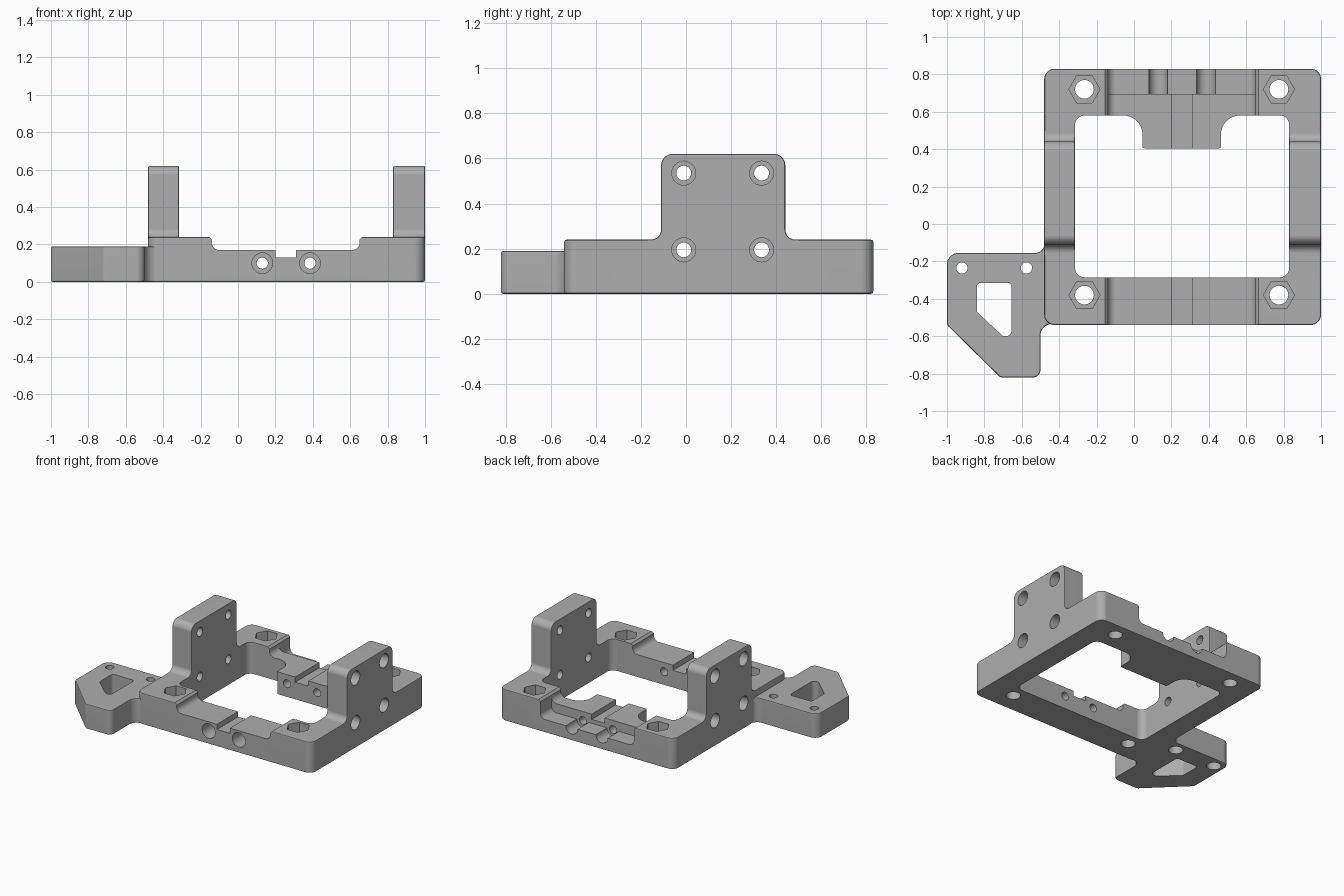
import bpy, bmesh, math
from mathutils import Vector

if "Cube" in bpy.data.objects:
    bpy.data.objects.remove(bpy.data.objects["Cube"], do_unlink=True)

grey = bpy.data.materials.new("plain grey")
grey.use_nodes = True
tone = (0.42, 0.42, 0.42, 1)
grey.diffuse_color = tone
grey.node_tree.nodes["Principled BSDF"].inputs["Base Color"].default_value = tone


def rounded(points, steps=7):
    """Replace each (x, y, radius) corner by a tangent arc."""
    out = []
    for i, p in enumerate(points):
        c = Vector(p[:2])
        r = p[2] if len(p) > 2 else 0
        if not r:
            out.append(c)
            continue
        a = (Vector(points[i - 1][:2]) - c).normalized()
        b = (Vector(points[(i + 1) % len(points)][:2]) - c).normalized()
        half = a.angle(b) / 2
        centre = c + (a + b).normalized() * (r / math.sin(half))
        start = c + a * (r / math.tan(half)) - centre
        end = c + b * (r / math.tan(half)) - centre
        for k in range(steps + 1):
            t = k / steps
            d = start.lerp(end, t).normalized() if r else start
            out.append(centre + d * r)
    return out


PLACE = {"z": lambda u, v, w: (u, v, w),
         "y": lambda u, v, w: (u, w, v),
         "x": lambda u, v, w: (w, u, v)}


def prism(name, outline, low, high, axis="z", soft=0):
    """Extrude a 2D outline along an axis, optionally softening both rims."""
    bm = bmesh.new()
    place = PLACE[axis]
    ends = [[bm.verts.new(place(p[0], p[1], w)) for p in outline] for w in (low, high)]
    caps = [bm.faces.new(e) for e in ends]
    n = len(outline)
    for i in range(n):
        j = (i + 1) % n
        bm.faces.new((ends[0][i], ends[0][j], ends[1][j], ends[1][i]))
    bmesh.ops.recalc_face_normals(bm, faces=bm.faces)
    if soft:
        rims = [e for f in caps for e in f.edges]
        bmesh.ops.bevel(bm, geom=rims, offset=soft, segments=2, profile=0.5, affect="EDGES")
    mesh = bpy.data.meshes.new(name)
    bm.to_mesh(mesh)
    bm.free()
    obj = bpy.data.objects.new(name, mesh)
    bpy.context.collection.objects.link(obj)
    return obj


def circle(u, v, r, n=32):
    return [(u + r * math.cos(math.tau * k / n), v + r * math.sin(math.tau * k / n)) for k in range(n)]


def rect(u0, u1, v0, v1, r=0):
    return rounded([(u0, v0, r), (u1, v0, r), (u1, v1, r), (u0, v1, r)])


def combine(target, tool, operation):
    """Apply a boolean and discard the tool."""
    mod = target.modifiers.new("boolean", "BOOLEAN")
    mod.operation, mod.solver, mod.object = operation, "EXACT", tool
    bpy.context.view_layer.objects.active = target
    bpy.ops.object.modifier_apply(modifier=mod.name)
    bpy.data.objects.remove(tool, do_unlink=True)


L, R = -0.48, 1.0            # frame sides
IN_L, IN_R = -0.315, 0.83    # window sides
FRONT, BACK, TOP = -0.54, 0.83, 0.24
frame = prism("bracket_frame", rect(L, R, FRONT, BACK, 0.055), 0, TOP, soft=0.01)


def cut(outline, low, high, axis="z"):
    combine(frame, prism("cutter", outline, low, high, axis), "DIFFERENCE")


# window with the rear tab reaching into it
cut(rounded([(IN_L, -0.285, 0.05), (IN_R, -0.285, 0.05), (IN_R, 0.58, 0.05),
             (0.465, 0.58, 0.1), (0.465, 0.405, 0.01), (0.045, 0.405, 0.01),
             (0.045, 0.58, 0.1), (IN_L, 0.58, 0.05)]), -1, 1)

# lowered front and back bars, and the rear ledge
for floor, y0, y1 in ((0.17, -1, 1), (0.1, 0.695, 1)):
    cut(rounded([(-0.155, 0.3), (-0.155, TOP), (-0.14, TOP - 0.015), (-0.14, floor, 0.04),
                 (0.65, floor, 0.04), (0.65, TOP - 0.015), (0.665, TOP), (0.665, 0.3)]), y0, y1, "y")

# central slot across both bars
cut(rect(0.2, 0.31, 0.13, 0.3), -1, 1, "y")

# side arm
arm = prism("side_arm", rounded([
    (-0.4, -0.09), (-0.475, -0.09), (-0.475, -0.155, 0.055), (-1, -0.155, 0.06),
    (-1, -0.54, 0.03), (-0.715, -0.82, 0.03), (-0.5, -0.82, 0.04),
    (-0.5, -0.535, 0.06), (-0.4, -0.535)]), 0, 0.19, soft=0.01)
combine(frame, arm, "UNION")
cut(rounded([(-0.84, -0.315, 0.02), (-0.655, -0.315, 0.02), (-0.655, -0.6, 0.03),
             (-0.7, -0.6, 0.02), (-0.84, -0.47, 0.02)]), -1, 1)
for x in (-0.92, -0.575):
    cut(circle(x, -0.235, 0.03), -1, 1)
    cut(circle(x, -0.235, 0.05), -1, 0.08)

# upright plates with filleted feet
plate = rounded([(-0.17, 0.1), (-0.17, TOP), (-0.11, TOP, 0.045), (-0.11, 0.62, 0.05),
                 (0.44, 0.62, 0.05), (0.44, TOP, 0.045), (0.5, TOP), (0.5, 0.1)])
for x0, x1 in ((L, IN_L), (IN_R, R)):
    combine(frame, prism("upright_plate", plate, x0, x1, "x", soft=0.008), "UNION")

# plate bolt holes, counterbored from outside
for y in (-0.01, 0.335):
    for z in (0.195, 0.535):
        cut(circle(y, z, 0.033), -0.6, 1.2, "x")
        cut(circle(y, z, 0.053), -0.6, L + 0.08, "x")
        cut(circle(y, z, 0.053), R - 0.08, 1.2, "x")

# rod holes through the bars, with front counterbores and open rear grooves
for x in (0.13, 0.385):
    cut(circle(x, 0.1, 0.03), -1, 1, "y")
    cut(circle(x, 0.1, 0.055), -1, FRONT + 0.13, "y")
    cut(circle(x, 0.1, 0.05), 0.695, 1, "y")

# corner bolt holes with hexagonal nut pockets
for x in (-0.265, 0.775):
    for y in (-0.38, 0.72):
        cut(circle(x, y, 0.05), -1, 1)
        cut(circle(x, y, 0.083, 6), TOP - 0.1, 1)

# finish
frame.data.materials.clear()
frame.data.materials.append(grey)
for f in frame.data.polygons:
    f.material_index = 0
bpy.ops.object.select_all(action="DESELECT")
frame.select_set(True)
bpy.context.view_layer.objects.active = frame
bpy.ops.object.shade_smooth_by_angle(angle=math.radians(32))
weighted = frame.modifiers.new("even_shading", "WEIGHTED_NORMAL")
weighted.keep_sharp = True
